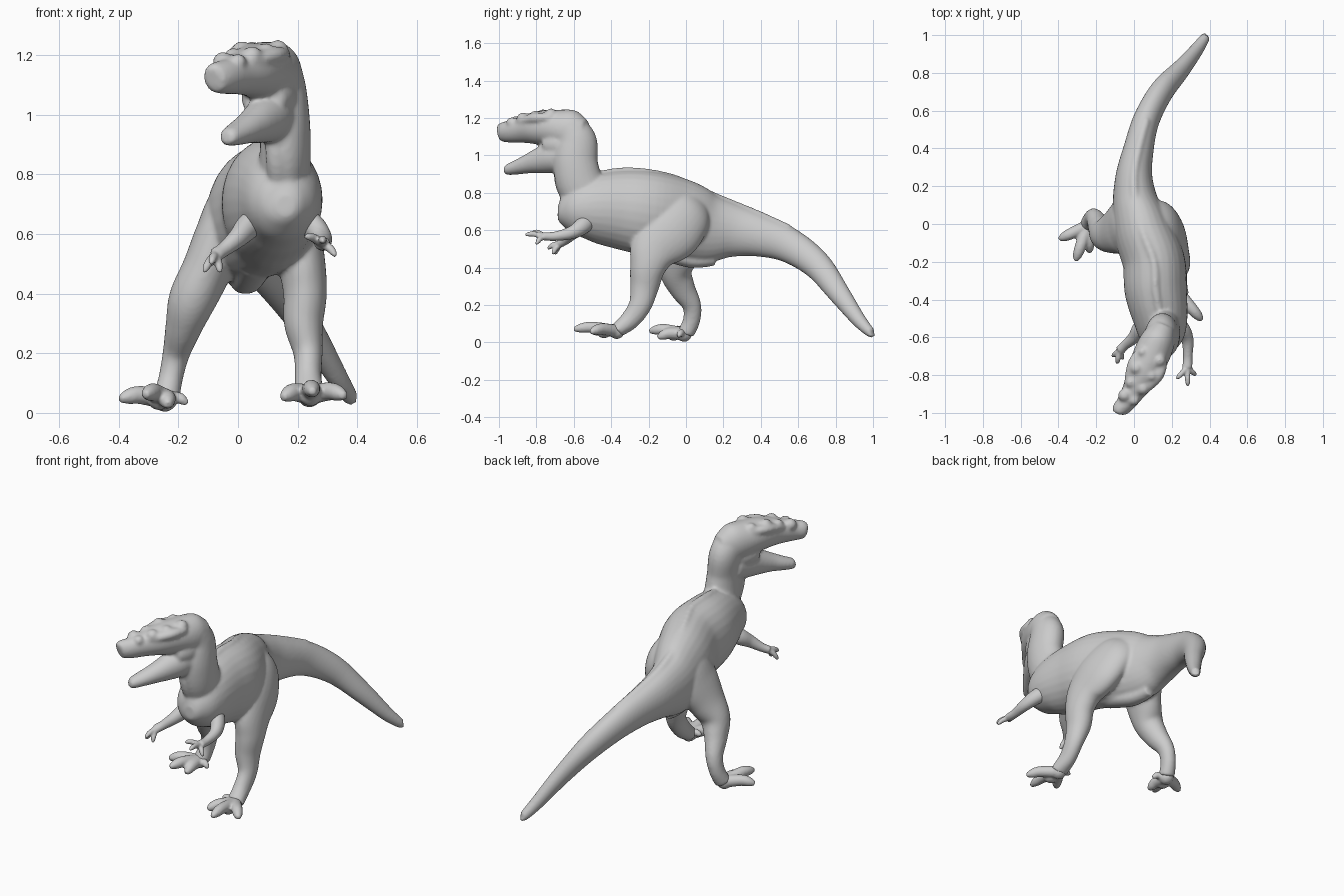
import bpy, bmesh, math
from mathutils import Vector, Matrix

SIDES, STEPS = 28, 6


def spline(pts):
    """Smooth (Catmull-Rom) resampling of (x, y, z, half_width, half_depth) rows."""
    p = [pts[0]] + list(pts) + [pts[-1]]
    out = []
    for i in range(1, len(p) - 2):
        for s in range(STEPS):
            t = s / STEPS
            out.append([0.5 * (2 * b + (c - a) * t + (2 * a - 5 * b + 4 * c - d) * t * t
                               + (3 * b - a - 3 * c + d) * t ** 3)
                        for a, b, c, d in zip(*p[i - 1:i + 3])])
    out.append(list(pts[-1]))
    return out


def tube(bm, pts):
    """Loft of ellipses square to the path; widths are measured near the x axis."""
    rows = spline(pts)
    rings = []
    for i, r in enumerate(rows):
        tan = Vector(rows[min(i + 1, len(rows) - 1)][:3]) - Vector(rows[max(i - 1, 0)][:3])
        tan.normalize()
        side = Vector((1, 0, 0))
        side = (side - tan * side.dot(tan)).normalized()
        up = tan.cross(side)
        rings.append([bm.verts.new(Vector(r[:3]) + side * r[3] * math.cos(a) + up * r[4] * math.sin(a))
                      for a in (2 * math.pi * k / SIDES for k in range(SIDES))])
    for a, b in zip(rings, rings[1:]):
        for k in range(SIDES):
            j = (k + 1) % SIDES
            bm.faces.new((a[k], a[j], b[j], b[k]))
    bm.faces.new(rings[0])
    bm.faces.new(rings[-1])


def part(name, tubes, balls=(), voxel=0.01, smooth=5):
    """Fuse tubes and balls into one smooth sculpted skin."""
    bm = bmesh.new()
    for t in tubes:
        tube(bm, t)
    for x, y, z, r in balls:
        bmesh.ops.create_icosphere(bm, subdivisions=2, radius=r, matrix=Matrix.Translation((x, y, z)))
    bmesh.ops.recalc_face_normals(bm, faces=bm.faces)
    me = bpy.data.meshes.new(name)
    bm.to_mesh(me)
    bm.free()
    for f in me.polygons:
        f.use_smooth = True
    ob = bpy.data.objects.new(name, me)
    bpy.context.collection.objects.link(ob)
    rm = ob.modifiers.new("fuse", 'REMESH')
    rm.mode = 'VOXEL'
    rm.voxel_size = voxel
    rm.use_smooth_shade = True
    sm = ob.modifiers.new("soften", 'SMOOTH')
    sm.factor = 0.5
    sm.iterations = smooth
    return ob


def digit(base, tip, r, lift=0.015):
    """Toe or finger with a raised knuckle and a tapering claw."""
    a, b = Vector(base), Vector(tip)
    m = a.lerp(b, 0.55) + Vector((0, 0, lift))
    n = a.lerp(b, 0.82) + Vector((0, 0, lift * 0.6))
    return [(*a, r, r), (*m, r * 0.9, r * 0.9), (*n, r * 0.75, r * 0.75), (*b, r * 0.35, r * 0.35)]


# trunk and tail, chest to tail tip
trunk = [(.155, -.685, .70, .03, .035), (.155, -.665, .70, .07, .075), (.15, -.61, .705, .115, .128),
         (.14, -.5, .715, .145, .18), (.115, -.35, .71, .165, .212), (.105, -.2, .69, .165, .225),
         (.05, -.05, .66, .155, .22), (.01, .1, .615, .125, .195), (.0, .25, .60, .098, .146),
         (.025, .4, .57, .08, .113), (.065, .55, .52, .07, .094), (.145, .7, .415, .062, .077),
         (.25, .82, .26, .047, .058), (.33, .92, .125, .036, .04), (.375, .985, .055, .027, .027),
         (.385, .998, .05, .017, .02)]
# low ridge along the spine
ridge = [(x, y, z + h * 0.97, .022, .02) for x, y, z, w, h in trunk[3:11]]
neck = [(.13, -.42, .70, .10, .12), (.155, -.55, .82, .088, .125), (.158, -.59, .95, .085, .12),
        (.145, -.587, 1.07, .086, .112), (.13, -.62, 1.14, .085, .09)]
# striding legs, hip to ankle
leg_fore = [(.09, .06, .74, .05, .09), (.138, .01, .69, .085, .14), (.185, -.075, .6, .09, .165),
            (.213, -.167, .5, .08, .135), (.225, -.205, .4, .073, .096), (.22, -.222, .3, .066, .078),
            (.235, -.245, .2, .049, .061), (.235, -.3, .12, .045, .052), (.24, -.37, .065, .05, .04)]
leg_rear = [(.01, .03, .76, .05, .09), (-.025, .005, .69, .08, .135), (-.06, -.01, .59, .086, .15),
            (-.105, -.04, .48, .083, .12), (-.153, -.055, .38, .08, .088), (-.182, -.02, .29, .062, .07),
            (-.207, .03, .2, .046, .051), (-.225, .03, .12, .041, .046), (-.24, .0, .05, .045, .045)]
# folds of skin at the throat and the pelvis keel
throat = [(.12, -.68, .95, .035, .03), (.13, -.668, .84, .035, .03), (.14, -.61, .74, .04, .04)]
keel = [(.06, -.15, .5, .06, .05), (.03, .02, .44, .05, .04), (.01, .15, .45, .04, .04)]

# skull, cheeks and open lower jaw
skull = [(.16, -.54, 1.12, .06, .07), (.13, -.61, 1.13, .09, .112), (.09, -.7, 1.145, .097, .1),
         (.045, -.8, 1.147, .086, .088), (.0, -.88, 1.137, .064, .07), (-.045, -.95, 1.127, .05, .058),
         (-.08, -.985, 1.125, .04, .05), (-.088, -.998, 1.122, .025, .034)]
cheek = [(.14, -.6, 1.06, .07, .08), (.11, -.67, 1.06, .088, .085), (.085, -.73, 1.055, .08, .07),
         (.078, -.748, 1.053, .06, .05)]
jaw = [(.13, -.62, 1.01, .08, .10), (.1, -.71, .99, .078, .085), (.07, -.78, .973, .066, .07),
       (.035, -.845, .955, .054, .052), (.0, -.9, .938, .046, .04), (-.03, -.95, .925, .035, .03),
       (-.04, -.965, .925, .02, .02)]
# low uneven lumps: two brow crests and a few on the nape and snout
bumps = [(x + s * w * .45, y - s * w * .23, z + h * .72, .036 if (i + (s > 0)) % 2 else .03)
         for i, (x, y, z, w, h) in enumerate(spline(skull[2:6])[::5]) for s in (-1, 1)]
brows = [[(.10 + s * .06, -.69 - s * .03, 1.2, .02, .02), (.06 + s * .062, -.775 - s * .03, 1.2, .034, .028),
          (.0 + s * .035, -.88 - s * .018, 1.175, .02, .02)] for s in (-1, 1)]
part("body_and_head", [trunk, ridge, neck, leg_fore, leg_rear, throat, keel, skull, cheek, jaw] + brows,
     bumps, voxel=.009, smooth=6)

# feet: ankle pad, toe tips, back claw
feet = {
    "front_foot": ((.24, -.37, .06), [(.36, -.51, .055), (.25, -.6, .07), (.15, -.5, .05), (.16, -.37, .07)]),
    "rear_foot": ((-.245, -.01, .045), [(-.396, -.08, .045), (-.31, -.195, .06), (-.235, -.15, .025), (-.17, -.04, .03)]),
}
for name, (c, tips) in feet.items():
    toes = [digit(c, t, .034 if i < 3 else .022) for i, t in enumerate(tips)]
    mid = Vector(c).lerp(Vector(tips[1]), .3)
    part(name, toes, [(*c, .043), (*mid, .042)], voxel=.007, smooth=4)

# small arms: shoulder, elbow, wrist, then clawed fingers
arms = {
    "right_arm": ([(.17, -.5, .68, .04, .04), (.245, -.545, .63, .042, .046), (.282, -.61, .588, .033, .035),
                   (.285, -.7, .568, .025, .025), (.282, -.76, .568, .027, .022)],
                  [(.225, -.82, .59), (.285, -.86, .575), (.328, -.8, .525)]),
    "left_arm": ([(.11, -.5, .68, .04, .04), (.04, -.545, .63, .042, .046), (.0, -.6, .588, .033, .035),
                  (-.045, -.64, .55, .025, .025), (-.075, -.67, .53, .027, .022)],
                 [(-.115, -.7, .47), (-.09, -.74, .5), (-.06, -.715, .47)]),
}
for name, (limb, tips) in arms.items():
    fingers = [digit(limb[-1][:3], t, .016, .008) for t in tips]
    part(name, [limb] + fingers, voxel=.006, smooth=3)
